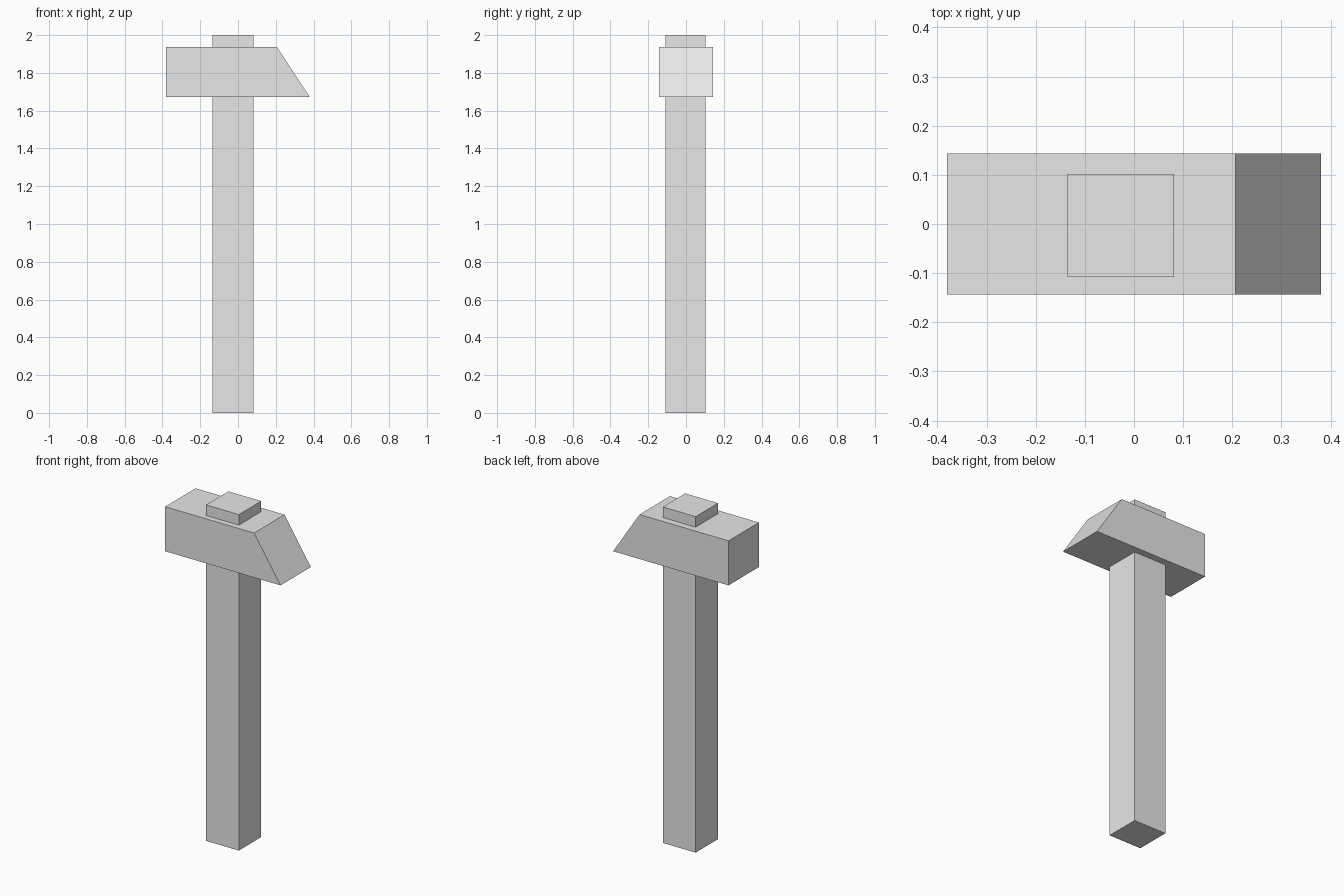
import bpy
import bmesh

cube = bpy.data.objects.get("Cube")
if cube:
    bpy.data.objects.remove(cube, do_unlink=True)

# One plain grey for the whole tool
grey = bpy.data.materials.new("light_grey")
grey.use_nodes = True
colour = (0.8, 0.8, 0.8, 1)
grey.diffuse_color = colour
grey.node_tree.nodes["Principled BSDF"].inputs["Base Color"].default_value = colour


def extrude_profile(name, profile, y_front, y_back):
    """Solid made from an x-z outline pushed from front to back."""
    bm = bmesh.new()
    face = bm.faces.new([bm.verts.new((x, y_front, z)) for x, z in profile])
    result = bmesh.ops.extrude_face_region(bm, geom=[face])
    verts = [v for v in result["geom"] if isinstance(v, bmesh.types.BMVert)]
    bmesh.ops.translate(bm, verts=verts, vec=(0, y_back - y_front, 0))
    bmesh.ops.recalc_face_normals(bm, faces=bm.faces)
    mesh = bpy.data.meshes.new(name)
    bm.to_mesh(mesh)
    bm.free()
    mesh.materials.append(grey)
    obj = bpy.data.objects.new(name, mesh)
    bpy.context.collection.objects.link(obj)
    return obj


# Square handle, passing through the head
extrude_profile("handle", [(-0.135, 0), (0.081, 0), (0.081, 2), (-0.135, 2)], -0.108, 0.102)

# Head with a flat striking end and a sloped wedge end
extrude_profile("head", [(-0.38, 1.672), (0.38, 1.672), (0.206, 1.937), (-0.38, 1.937)], -0.143, 0.143)
